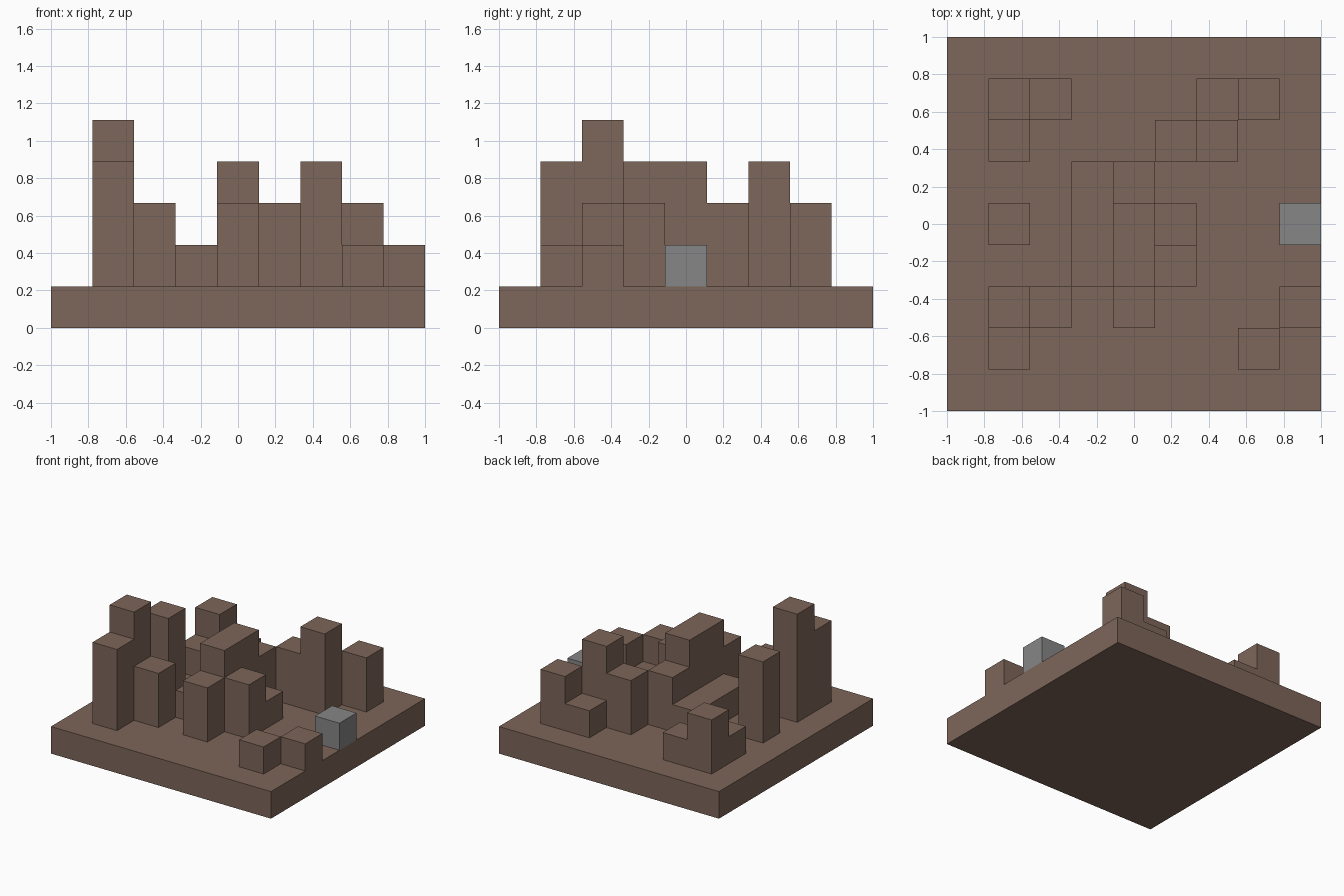
import bpy
import bmesh
from mathutils import Matrix, Vector

if "Cube" in bpy.data.objects:
    bpy.data.objects.remove(bpy.data.objects["Cube"], do_unlink=True)

CELLS = 9
UNIT = 2 / CELLS


def make_material(name, color):
    mat = bpy.data.materials.new(name)
    mat.use_nodes = True
    mat.diffuse_color = color
    mat.node_tree.nodes["Principled BSDF"].inputs["Base Color"].default_value = color
    return mat


brown = make_material("earth brown", (0.205, 0.132, 0.1, 1))
grey = make_material("stone grey", (0.238, 0.238, 0.238, 1))


def add_box(bm, low, high):
    """Add a box between two opposite corners."""
    low, high = Vector(low), Vector(high)
    matrix = Matrix.Translation((low + high) / 2) @ Matrix.Diagonal((*(high - low), 1))
    bmesh.ops.create_cube(bm, size=1, matrix=matrix)


def build(name, boxes, material):
    """Build one object from (column, row, levels, rows deep) blocks on the slab."""
    bm = bmesh.new()
    for col, row, levels, deep in boxes:
        x, y = col * UNIT - 1, row * UNIT - 1
        add_box(bm, (x, y, UNIT), (x + UNIT, y + deep * UNIT, (levels + 1) * UNIT))
    finish(name, bm, material)


def finish(name, bm, material):
    mesh = bpy.data.meshes.new(name)
    bm.to_mesh(mesh)
    bm.free()
    mesh.materials.append(material)
    bpy.context.collection.objects.link(bpy.data.objects.new(name, mesh))


# Ground slab
slab = bmesh.new()
add_box(slab, (-1, -1, 0), (1, 1, UNIT))
finish("ground_slab", slab, brown)

# Block clusters standing on the slab
build("front_right_tower", [(1, 1, 3, 1), (1, 2, 4, 1), (2, 2, 2, 1)], brown)
build("right_pillar", [(1, 4, 3, 1)], brown)
build("back_right_corner", [(1, 6, 1, 1), (1, 7, 2, 1), (2, 7, 1, 1)], brown)
build("central_block", [(3, 3, 1, 3), (4, 2, 2, 1), (4, 3, 3, 2),
                        (4, 5, 2, 1), (5, 3, 2, 1), (5, 4, 1, 1)], brown)
build("back_left_tower", [(5, 6, 2, 1), (6, 6, 3, 1), (6, 7, 1, 1), (7, 7, 2, 1)], brown)
build("front_left_steps", [(7, 1, 1, 1), (8, 2, 1, 1)], brown)

# Single stone at the left edge
build("stone_cube", [(8, 4, 1, 1)], grey)
